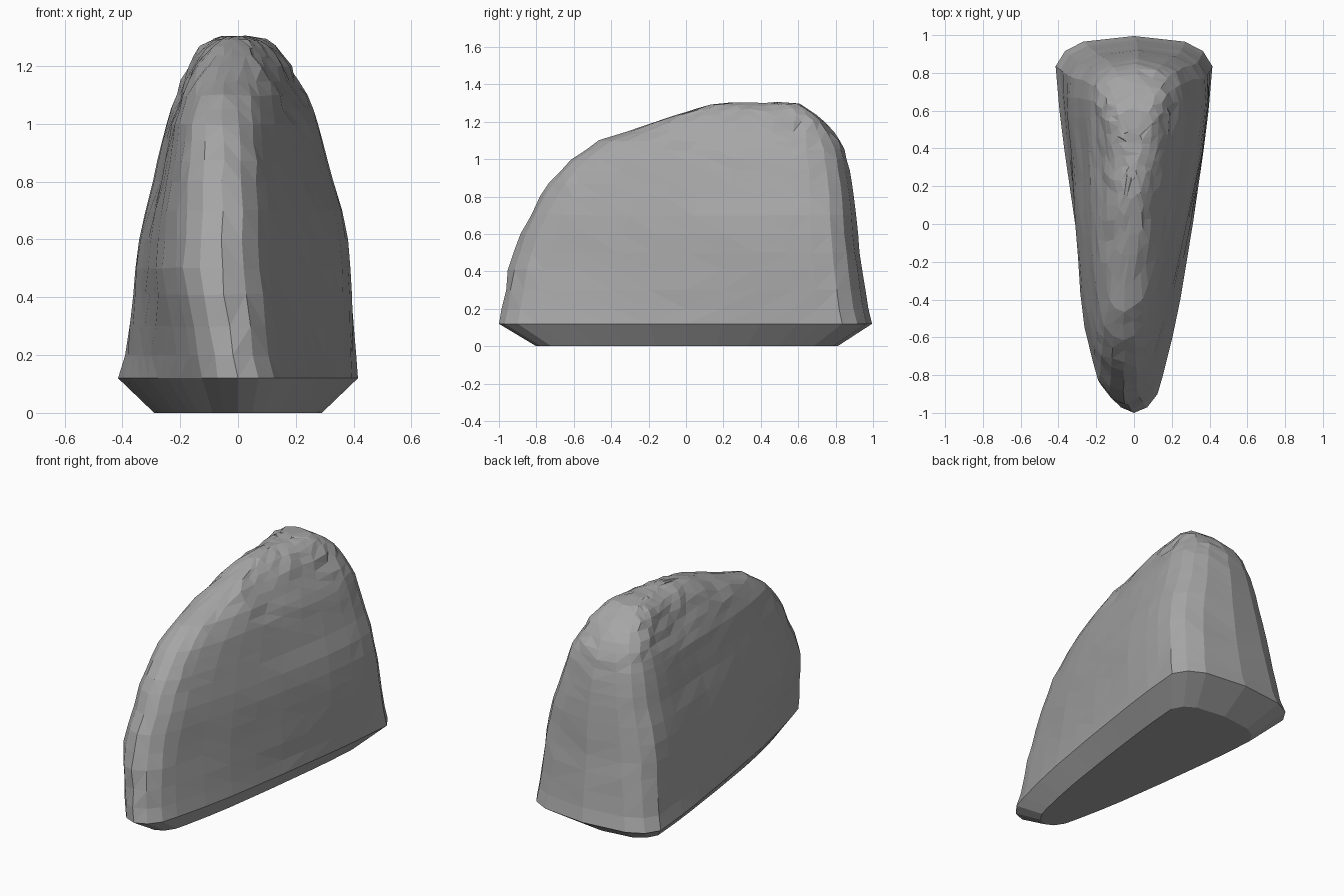
import bpy
import bmesh
import random
from mathutils import Vector, noise

random.seed(7)
cube = bpy.data.objects.get("Cube")
if cube:
    bpy.data.objects.remove(cube)

# Plan outlines: (fraction from front to back, relative half width)
FOOT = [(0, 0), (.015, .17), (.05, .3), (.1, .37), (.2, .49), (.3, .59), (.5, .75),
        (.7, .89), (.8, .95), (.92, 1), (.96, .88), (.985, .65), (.995, .36), (1, 0)]
CREST = [(0, 0), (.015, .22), (.05, .4), (.1, .51), (.2, .64), (.3, .73), (.5, .85),
         (.7, .95), (.8, .99), (.86, 1), (.92, .93), (.96, .77), (.985, .48), (1, 0)]
STEPS = [0, .015, .05, .1, .2, .3, .4, .5, .6, .7, .8, .86, .92, .96, .985, 1]

# Height profile: z, front y, back y, half width, sideways drift
PROFILE = [(.12, -1, .995, .415, 0), (.2, -.985, .975, .4, .01),
           (.41, -.95, .945, .384, .018), (.5, -.92, .93, .38, .02),
           (.6, -.88, .92, .365, .022), (.7, -.83, .91, .345, .024),
           (.8, -.78, .9, .313, .02), (.9, -.71, .885, .288, .018),
           (1.0, -.61, .86, .264, .016), (1.1, -.46, .83, .222, .012),
           (1.2, -.17, .75, .175, .005), (1.26, .02, .67, .135, 0),
           (1.29, .13, .61, .09, 0), (1.305, .24, .5, .045, 0)]
LEVELS = [.12, .2, .3, .41, .5, .6, .7, .8, .87, .94, 1.0, 1.05, 1.1,
          1.15, 1.2, 1.235, 1.265, 1.29, 1.305]


def clamp(value):
    return min(1, max(0, value))


def interpolate(table, key):
    """Linear lookup in a table sorted by its first column."""
    for a, b in zip(table, table[1:]):
        if key <= b[0]:
            f = (key - a[0]) / (b[0] - a[0])
            return [p + (q - p) * f for p, q in zip(a[1:], b[1:])]
    return table[-1][1:]


def ring(bm, z, front, back, width, drift, rough):
    """One horizontal slice, running up the left side and down the right."""
    blend = clamp(z - .12)
    verts = []
    path = [(t, 1) for t in STEPS] + [(t, -1) for t in STEPS[-2:0:-1]]
    for t, side in path:
        low, high = interpolate(FOOT, t)[0], interpolate(CREST, t)[0]
        half = (low + (high - low) * blend) * width
        y = front + (back - front) * t
        # The nose leans to the right above the foot
        lean = .055 * clamp((z - .12) / .35) * clamp((.35 - y) / .9)
        p = Vector((side * half + drift * t - lean, y, z))
        if rough:
            # The crest and the nose are more broken than the walls
            crest = max(clamp((z - .95) / .25), clamp(1 - t / .2) * .4)
            p += noise.noise_vector(p * 5) * (.003 + .012 * crest)
            amount = .002 + .008 * crest
            p += Vector((random.uniform(-1, 1), random.uniform(-1, 1),
                         random.uniform(-.4, .2))) * amount
            p.z = min(p.z, 1.308)
        verts.append(bm.verts.new(p))
    return verts


# Chamfered foot, then the rough body up to the crest
bm = bmesh.new()
rings = [ring(bm, 0, -.8, .81, .29, 0, False)]
for z in LEVELS:
    rings.append(ring(bm, z, *interpolate(PROFILE, z), rough=z > .12))
for low, high in zip(rings, rings[1:]):
    for i in range(len(low)):
        j = (i + 1) % len(low)
        bm.faces.new((low[i], low[j], high[j], high[i]))
bm.faces.new(rings[0][::-1])
bm.faces.new(rings[-1])
bmesh.ops.triangulate(bm, faces=[f for f in bm.faces if f.calc_center_median().z > .13])
bmesh.ops.recalc_face_normals(bm, faces=bm.faces)

mesh = bpy.data.meshes.new("rock")
bm.to_mesh(mesh)
bm.free()

# Plain grey stone
stone = bpy.data.materials.new("grey_stone")
stone.use_nodes = True
colour = (.38, .38, .38, 1)
stone.diffuse_color = colour
stone.node_tree.nodes["Principled BSDF"].inputs["Base Color"].default_value = colour
mesh.materials.append(stone)

rock = bpy.data.objects.new("rock", mesh)
bpy.context.collection.objects.link(rock)
